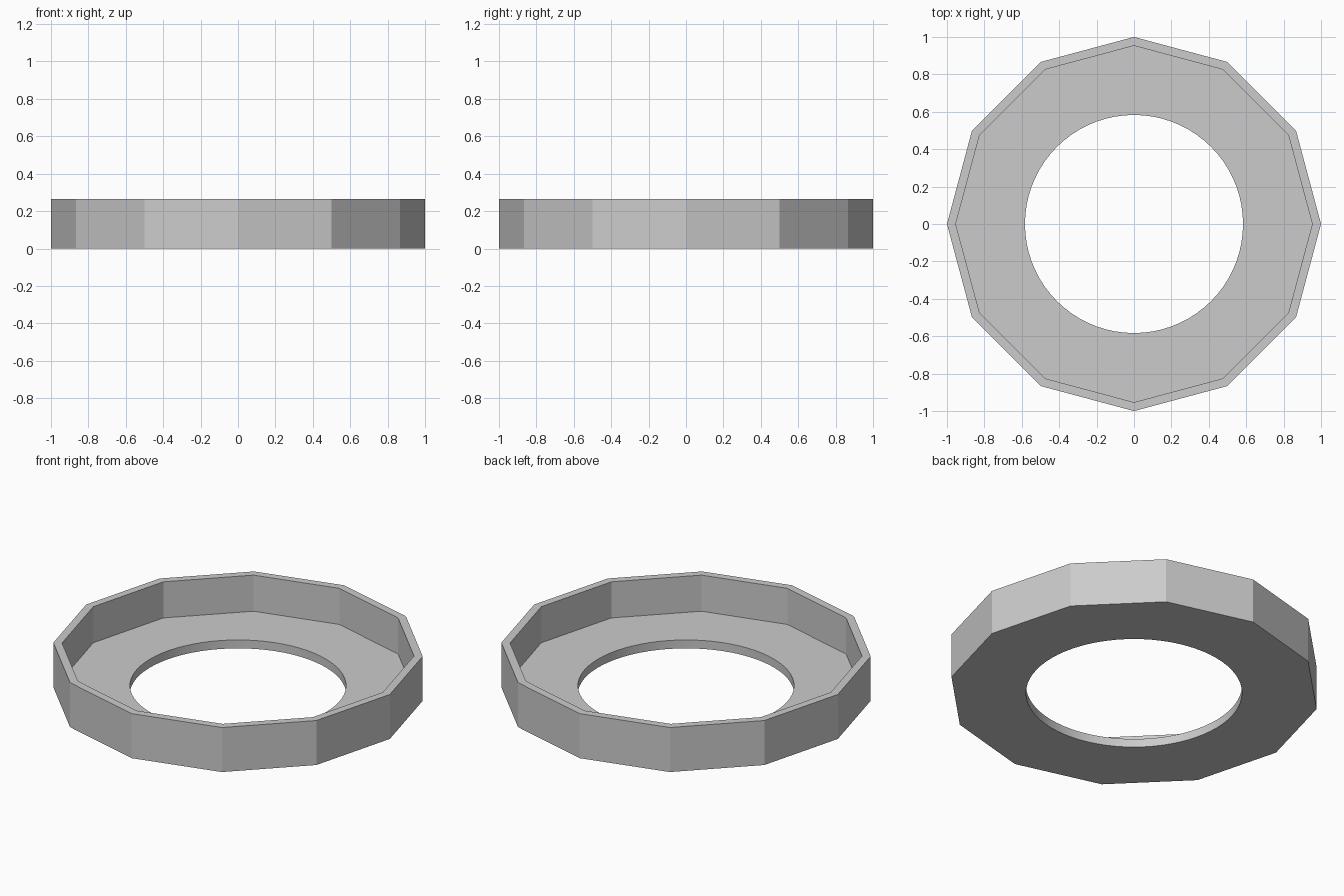
import bpy
import bmesh
import math

cube = bpy.data.objects.get("Cube")
if cube:
    bpy.data.objects.remove(cube, do_unlink=True)

SIDES = 12      # flat outer walls
ARC = 6         # hole segments per wall
HEIGHT = 0.265
FLOOR = 0.05
OUTER, INNER, HOLE = 1.0, 0.953, 0.583

grey = bpy.data.materials.new("plain grey")
grey.use_nodes = True
colour = (0.6, 0.6, 0.6, 1.0)
grey.diffuse_color = colour
grey.node_tree.nodes["Principled BSDF"].inputs["Base Color"].default_value = colour

bm = bmesh.new()


def ring(radius, z, count):
    """Circle of vertices, starting on +x."""
    step = math.tau / count
    return [bm.verts.new((radius * math.cos(i * step), radius * math.sin(i * step), z))
            for i in range(count)]


def bridge(a, b):
    """Quads between two rings with the same count."""
    n = len(a)
    for i in range(n):
        j = (i + 1) % n
        bm.faces.new((a[i], a[j], b[j], b[i]))


def plate(outer, hole):
    """One face per wall, from the straight outer edge to the round hole."""
    for i in range(SIDES):
        arc = [hole[(i * ARC + k) % len(hole)] for k in range(ARC + 1)]
        bm.faces.new([outer[(i + 1) % SIDES], outer[i]] + arc)


# Twelve-sided rim
outer_bottom = ring(OUTER, 0, SIDES)
outer_top = ring(OUTER, HEIGHT, SIDES)
inner_top = ring(INNER, HEIGHT, SIDES)
inner_floor = ring(INNER, FLOOR, SIDES)
bridge(outer_bottom, outer_top)
bridge(outer_top, inner_top)
bridge(inner_top, inner_floor)

# Floor with a round hole
hole_top = ring(HOLE, FLOOR, SIDES * ARC)
hole_bottom = ring(HOLE, 0, SIDES * ARC)
plate(inner_floor, hole_top)
bridge(hole_top, hole_bottom)
plate(outer_bottom, hole_bottom)

bmesh.ops.recalc_face_normals(bm, faces=bm.faces[:])
mesh = bpy.data.meshes.new("ring_tray")
bm.to_mesh(mesh)
bm.free()
mesh.materials.append(grey)
tray = bpy.data.objects.new("ring_tray", mesh)
bpy.context.collection.objects.link(tray)

# Smooth hole, crisp walls
bpy.ops.object.select_all(action="DESELECT")
tray.select_set(True)
bpy.context.view_layer.objects.active = tray
bpy.ops.object.shade_smooth_by_angle(angle=math.radians(20))
